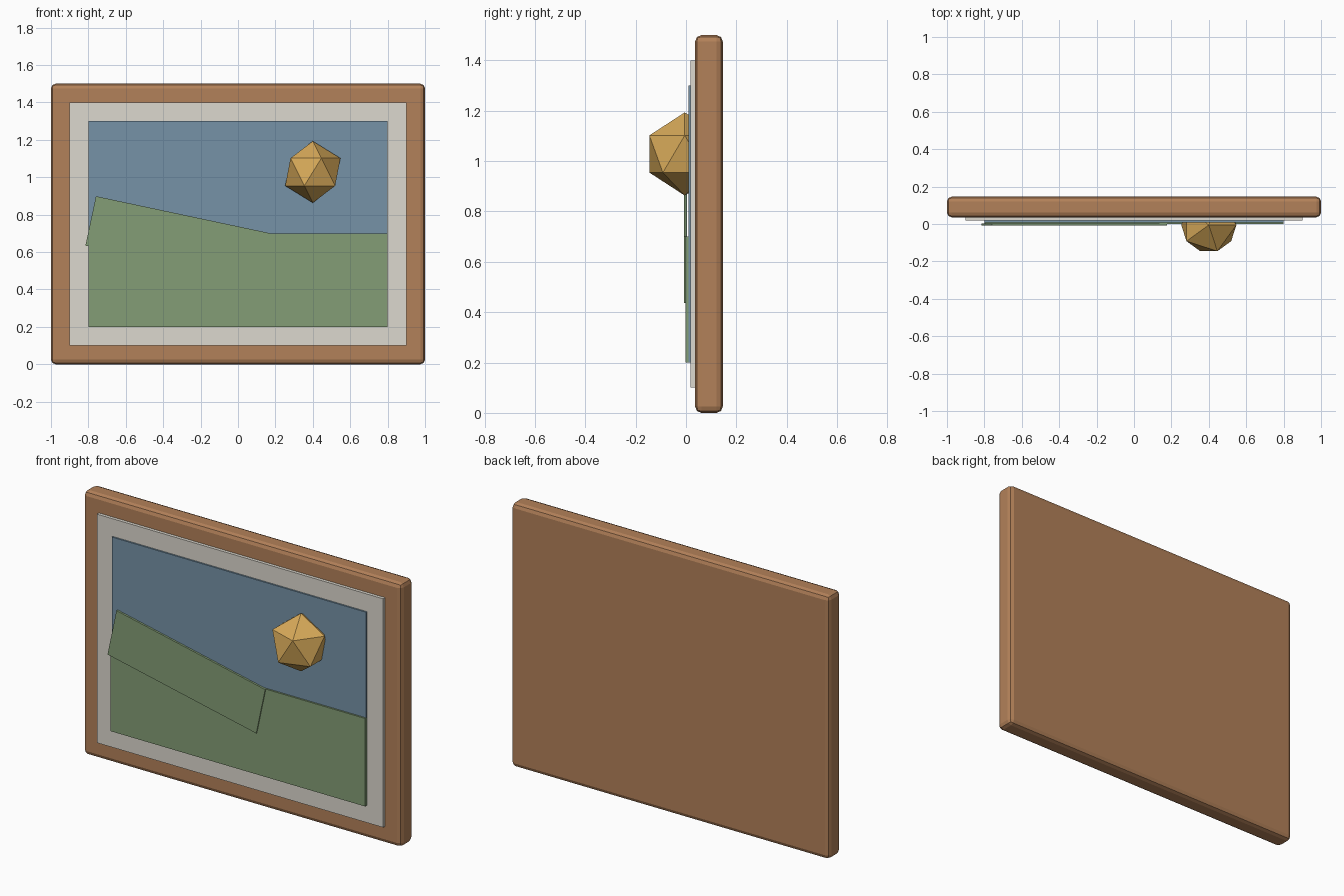
import bpy
from math import radians

if "Cube" in bpy.data.objects:
    bpy.data.objects.remove(bpy.data.objects["Cube"])


def material(name, rgb):
    m = bpy.data.materials.new(name)
    m.diffuse_color = (*rgb, 1)
    m.use_nodes = True
    m.node_tree.nodes["Principled BSDF"].inputs["Base Color"].default_value = m.diffuse_color
    return m


wood = material("wood", (0.45, 0.22, 0.10))
cream = material("cream", (0.72, 0.69, 0.62))
blue = material("blue", (0.18, 0.29, 0.39))
green = material("green", (0.23, 0.34, 0.18))
gold = material("gold", (0.68, 0.40, 0.10))


def panel(name, x, y, z, mat, tilt=0):
    """Box spanning the given (min, max) ranges, tilted about y."""
    centre = [(a + b) / 2 for a, b in (x, y, z)]
    bpy.ops.mesh.primitive_cube_add(size=1, location=centre)
    ob = bpy.context.object
    ob.name = name
    ob.scale = [b - a for a, b in (x, y, z)]
    bpy.ops.object.transform_apply(location=False, rotation=False, scale=True)
    ob.rotation_euler.y = radians(tilt)
    ob.data.materials.append(mat)
    return ob


# Wooden backing frame with softened edges
frame = panel("frame", (-1, 1), (0.036, 0.146), (0, 1.5), wood)
bevel = frame.modifiers.new("bevel", "BEVEL")
bevel.width = 0.025
bevel.segments = 2

# Layered picture: mount, sky, ground
panel("mount", (-0.9, 0.9), (0.018, 0.045), (0.1, 1.4), cream)
panel("sky", (-0.8, 0.8), (0.009, 0.025), (0.2, 1.3), blue)
panel("ground", (-0.8, 0.8), (-0.001, 0.015), (0.2, 0.7), green)

# Tilted hill slab, overhanging the left edge slightly
panel("hill", (-0.798, 0.158), (-0.007, 0.004), (0.532, 0.802), green, tilt=12)

# Faceted sun, half sunk into the sky
bpy.ops.mesh.primitive_ico_sphere_add(subdivisions=1, radius=0.165,
                                      location=(0.4, -0.005, 1.028))
sun = bpy.context.object
sun.name = "sun"
sun.data.materials.append(gold)
